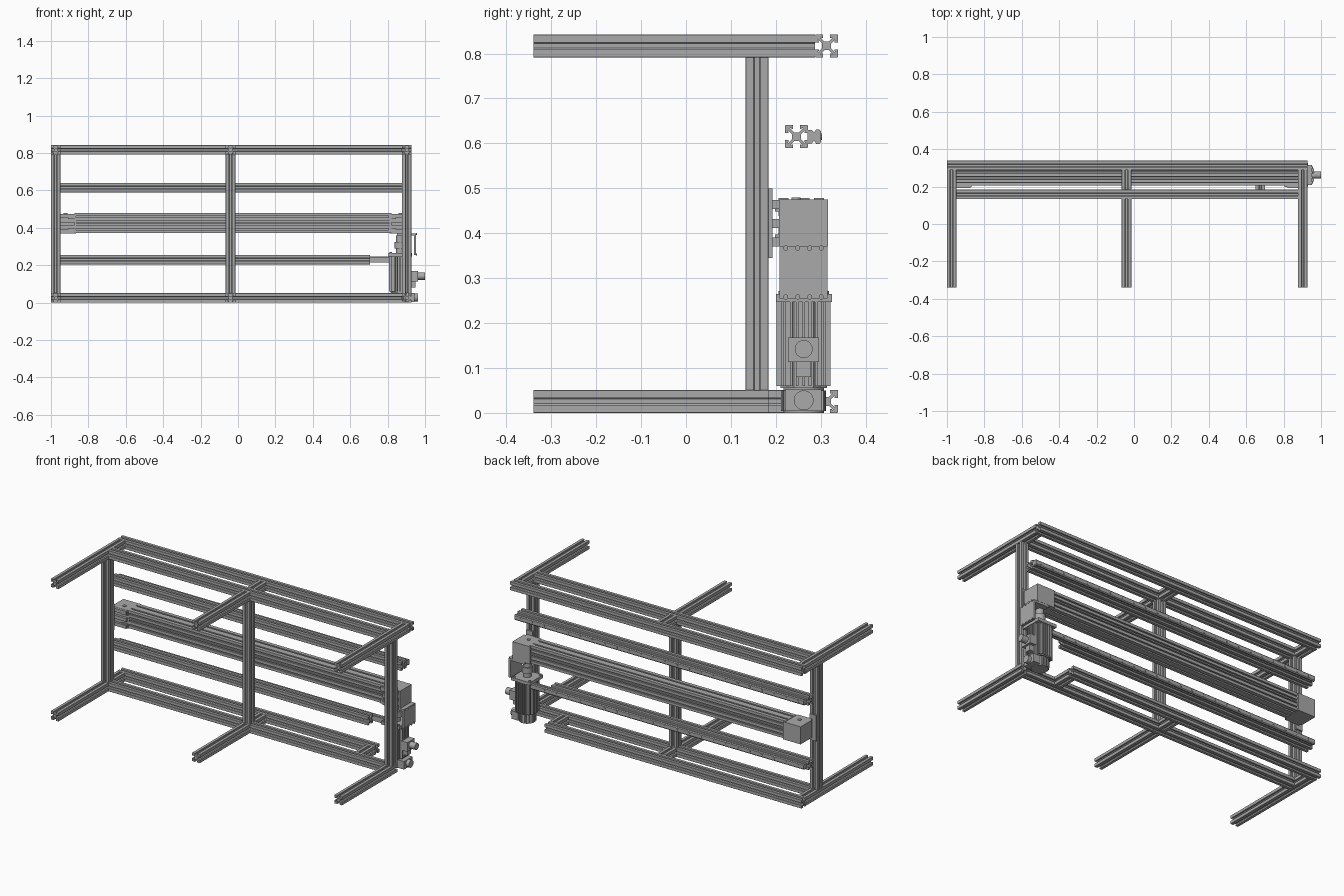
import bpy, bmesh, math
from mathutils import Vector

cube = bpy.data.objects.get("Cube")
if cube:
    bpy.data.objects.remove(cube, do_unlink=True)


def material(name, v):
    m = bpy.data.materials.new(name)
    m.use_nodes = True
    m.diffuse_color = (v, v, v, 1)
    m.node_tree.nodes["Principled BSDF"].inputs["Base Color"].default_value = (v, v, v, 1)
    return m


METAL = material("grey metal", 0.4)


def finish(name, bm):
    bmesh.ops.recalc_face_normals(bm, faces=bm.faces)
    me = bpy.data.meshes.new(name)
    bm.to_mesh(me)
    bm.free()
    me.materials.append(METAL)
    ob = bpy.data.objects.new(name, me)
    bpy.context.collection.objects.link(ob)
    return ob


def place(axis, a, b, t):
    return {"x": (t, a, b), "y": (a, t, b), "z": (a, b, t)}[axis]


def sweep(bm, axis, outline, t0, t1):
    """Extrude a closed outline along one axis."""
    ends = [[bm.verts.new(place(axis, a, b, t)) for a, b in outline] for t in (t0, t1)]
    for ring in ends:
        bm.faces.new(ring)
    n = len(outline)
    for i in range(n):
        j = (i + 1) % n
        bm.faces.new((ends[0][i], ends[0][j], ends[1][j], ends[1][i]))


def box(bm, x0, x1, y0, y1, z0, z1):
    sweep(bm, "z", [(x0, y0), (x1, y0), (x1, y1), (x0, y1)], z0, z1)


def disc(bm, axis, a, b, r, t0, t1, n=24):
    ring = [(a + r * math.cos(math.tau * (i + .5) / n),
             b + r * math.sin(math.tau * (i + .5) / n)) for i in range(n)]
    sweep(bm, axis, ring, t0, t1)


# Slotted extrusion section: one eighth, mirrored and turned four times
H = 0.0255
EIGHTH = [(.38, .2), (.75, .57), (.75, .45), (.68, .45), (.68, .3), (1, .3), (1, .95)]
QUARTER = EIGHTH + [(b, a) for a, b in reversed(EIGHTH)]
SECTION = []
for k in range(4):
    c, s = ((1, 0), (0, 1), (-1, 0), (0, -1))[k]
    SECTION += [(H * (a * c - b * s), H * (a * s + b * c)) for a, b in QUARTER]


def beam(name, axis, a, b, t0, t1):
    bm = bmesh.new()
    sweep(bm, axis, [(a + u, b + v) for u, v in SECTION], t0, t1)
    return finish(name, bm)


# Frame layout
LEFT, MID, RIGHT = -.975, -.04, .902
FRONT, BACK = .158, .313
LOW, HIGH = .0255, .817
Y0, YB = -.34, BACK - H

for label, x in (("outer", LEFT), ("middle", MID), ("drive_side", RIGHT)):
    beam(label + "_post", "z", x, FRONT, LOW + H, HIGH - H)

for label, z in (("lower", LOW), ("upper", HIGH)):
    beam(label + "_outer_arm", "y", LEFT, z, Y0, YB)
    beam(label + "_middle_arm", "y", MID, z, Y0, FRONT - H)
    beam(label + "_middle_link", "y", MID, z, FRONT + H, YB)
    beam(label + "_front_beam", "x", FRONT, z, LEFT + H, RIGHT - H)
beam("upper_drive_arm", "y", RIGHT, HIGH, Y0, YB)
beam("lower_drive_arm", "y", RIGHT, LOW, Y0, FRONT + H)
beam("lower_short_link", "y", .675, LOW, FRONT + H, YB)
beam("upper_back_beam", "x", BACK, HIGH, LEFT - H, RIGHT + H)
beam("lower_back_beam", "x", BACK, LOW, LEFT - H, .70)

# Guide rails on their carrying beams
HALF_RAIL = [(.27, .015), (.28, .015), (.285, .009), (.29, .016), (.297, .016), (.301, .011)]
for label, z, end, rail_end in (("upper", .615, .925, .925), ("lower", .23, .705, .83)):
    beam(label + "_rail_beam", "x", .246, z, -1, end)
    bm = bmesh.new()
    half = [(y, z + w) for y, w in HALF_RAIL]
    sweep(bm, "x", half + [(y, 2 * z - w) for y, w in reversed(half)], -.99, rail_end)
    for i in range(24):
        x = -.95 + i * .08
        if x < rail_end - .02:
            disc(bm, "y", x, z, .007, .3, .303, 10)
    finish(label + "_guide_rail", bm)

# Belt axis: core with raised strips that leave grooves between them
bm = bmesh.new()
X0, X1 = -.875, .82
box(bm, X0, X1, .215, .298, .382, .468)
for z0, z1 in ((.372, .388), (.396, .414), (.422, .430), (.438, .454), (.462, .478)):
    box(bm, X0, X1, .206, .216, z0, z1)
    box(bm, X0, X1, .297, .307, z0, z1)
for y0, y1 in ((.206, .228), (.238, .275), (.285, .307)):
    box(bm, X0, X1, y0, y1, .372, .383)
    box(bm, X0, X1, y0, y1, .467, .478)
finish("belt_axis_body", bm)

for label, x0, x1, post in (("idler", -.98, -.865, LEFT), ("drive", .81, .928, RIGHT)):
    bm = bmesh.new()
    box(bm, x0, x1, .207, .316, .37, .475)
    disc(bm, "z", (x0 + x1) / 2, .245, .01, .475, .479, 16)
    finish(label + "_end_block", bm)
    bm = bmesh.new()
    box(bm, post - .022, post + .022, .183, .193, .345, .5)
    for z in (.38, .422, .464):
        box(bm, x0 + .01, x1 - .01, .193, .208, z - .01, z + .01)
    finish(label + "_mounting_plate", bm)
for label, x in (("idler", -.89), ("drive", .825)):
    bm = bmesh.new()
    for z in (.385, .46):
        box(bm, x - .02, x + .02, .198, .208, z - .012, z + .012)
    finish(label + "_clamp", bm)

# Coupling housing between drive block and motor
MX, MY = .867, .262
bm = bmesh.new()
box(bm, .94, .953, .208, .315, .255, .37)
box(bm, .85, .953, .208, .315, .358, .37)
for i in range(4):
    y = .222 + i * .0265
    for z in (.258, .367):
        disc(bm, "x", y, z, .006, .953, .957, 8)
finish("coupling_bracket", bm)
bm = bmesh.new()
disc(bm, "z", MX, MY, .022, .26, .36)
disc(bm, "z", MX, MY, .03, .29, .325)
finish("coupling", bm)

# Motor: flange, finned body and end cap
bm = bmesh.new()
box(bm, .805, .93, .2, .325, .247, .265)
for sx in (-1, 1):
    for sy in (-1, 1):
        disc(bm, "z", MX + sx * .05, MY + sy * .05, .007, .265, .271, 8)
finish("motor_flange", bm)
bm = bmesh.new()
disc(bm, "z", MX, MY, .056, .055, .25, 8)
for i in range(-3, 4):
    d = i * .014
    w = .06 if abs(i) < 3 else .05
    box(bm, MX - w, MX + w, MY + d - .003, MY + d + .003, .06, .247)
    box(bm, MX + d - .003, MX + d + .003, MY - w, MY + w, .06, .247)
finish("motor_body", bm)
bm = bmesh.new()
disc(bm, "z", MX, MY, .046, 0, .057, 16)
for i in range(16):
    t = math.tau * i / 16
    p = Vector((MX, MY)) + .045 * Vector((math.cos(t), math.sin(t)))
    disc(bm, "z", p.x, p.y, .005, .004, .05, 6)
finish("motor_end_cap", bm)

# Cable sockets
bm = bmesh.new()
box(bm, .9, .943, .222, .302, .004, .052)
disc(bm, "x", MY, .028, .022, .94, .963)
finish("lower_socket", bm)
bm = bmesh.new()
box(bm, .92, .962, .227, .296, .113, .168)
disc(bm, "x", MY, .142, .02, .96, 1)
box(bm, .92, .95, .245, .278, .08, .115)
finish("side_socket", bm)

# Round parts shade smoothly while edges stay crisp
for name in ("coupling", "motor_end_cap", "lower_socket", "side_socket"):
    ob = bpy.data.objects[name]
    bpy.ops.object.select_all(action="DESELECT")
    ob.select_set(True)
    bpy.context.view_layer.objects.active = ob
    bpy.ops.object.shade_smooth_by_angle(angle=math.radians(30))
